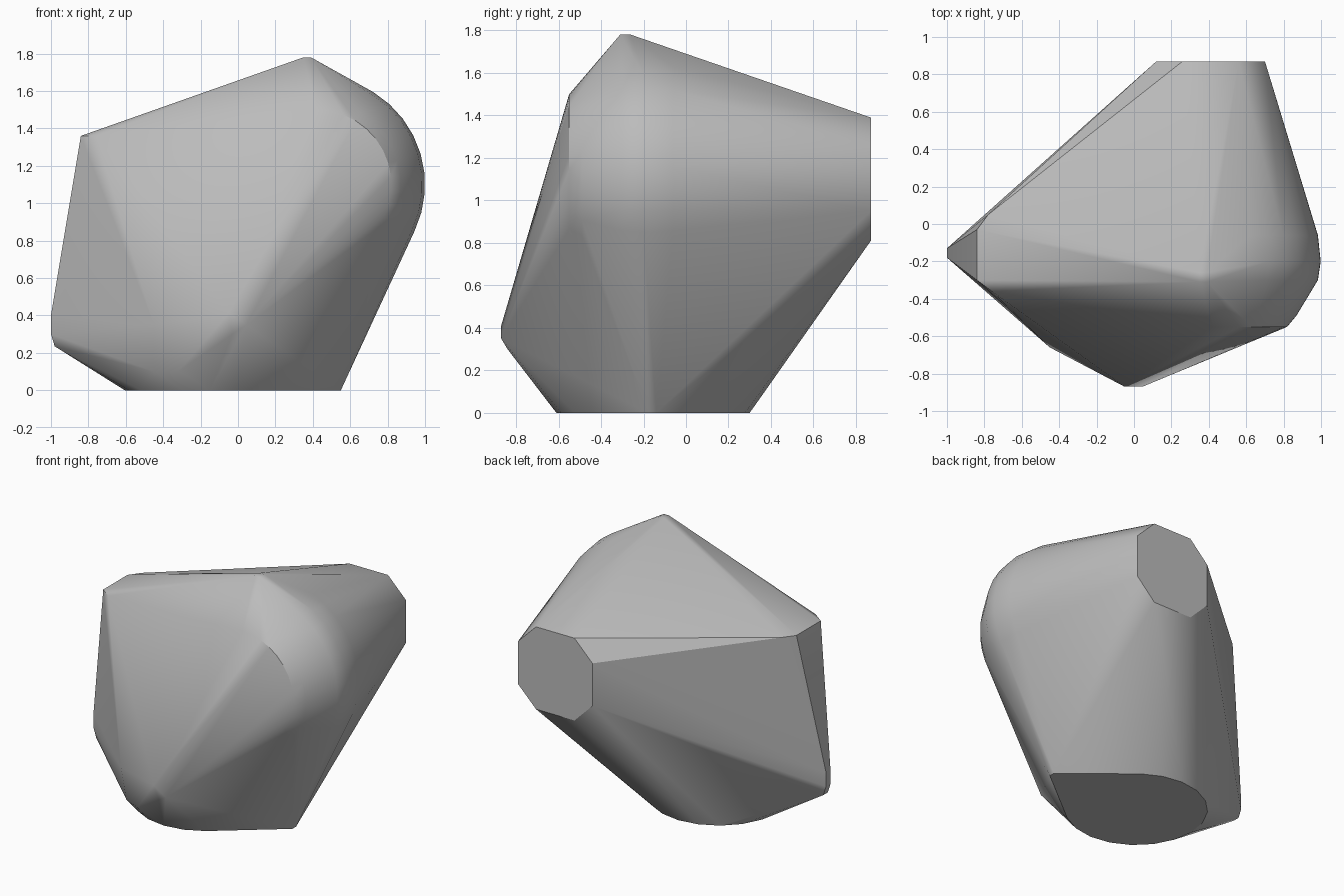
import bpy
import bmesh
from math import cos, sin, radians
from mathutils import Vector


def remove_default_cube():
    cube = bpy.data.objects.get("Cube")
    if cube:
        bpy.data.objects.remove(cube, do_unlink=True)


def make_material(name, color):
    material = bpy.data.materials.new(name)
    material.use_nodes = True
    material.diffuse_color = color
    shader = next(node for node in material.node_tree.nodes if node.type == "BSDF_PRINCIPLED")
    shader.inputs["Base Color"].default_value = color
    return material


def upright_arc(center_x, center_z, y, radius, start, end, steps):
    """Points along an arc in a plane facing the front."""
    angles = [radians(start + (end - start) * i / steps) for i in range(steps + 1)]
    return [Vector((center_x + radius * cos(a), y, center_z + radius * sin(a))) for a in angles]


def flat_disc(center_x, center_y, radius, steps):
    """Points around a circle lying on the ground."""
    angles = [radians(360 * i / steps) for i in range(steps)]
    return [Vector((center_x + radius * cos(a), center_y + radius * sin(a), 0)) for a in angles]


def chamfered_square(center_x, center_z, y, half, inner):
    """Eight corners of a square plate with cut corners, facing the back."""
    points = []
    for sx in (-1, 1):
        for sz in (-1, 1):
            for dx, dz in ((half, inner), (inner, half)):
                points.append(Vector((center_x + sx * dx, y, center_z + sz * dz)))
    return points


def convex_body(name, points, material, sharp_angle):
    """Wrap a tight skin around the guide points."""
    bm = bmesh.new()
    for point in points:
        bm.verts.new(point)
    hull = bmesh.ops.convex_hull(bm, input=bm.verts)
    loose = {v for v in hull["geom_interior"] + hull["geom_unused"]
             if isinstance(v, bmesh.types.BMVert)}
    bmesh.ops.delete(bm, geom=list(loose), context="VERTS")
    bmesh.ops.dissolve_limit(bm, angle_limit=radians(1), verts=bm.verts, edges=bm.edges)
    bmesh.ops.recalc_face_normals(bm, faces=bm.faces)
    mesh = bpy.data.meshes.new(name)
    bm.to_mesh(mesh)
    bm.free()
    mesh.materials.append(material)
    body = bpy.data.objects.new(name, mesh)
    bpy.context.collection.objects.link(body)
    bpy.context.view_layer.objects.active = body
    body.select_set(True)
    bpy.ops.object.shade_smooth_by_angle(angle=radians(sharp_angle))
    return body


remove_default_cube()
grey = make_material("plain grey", (0.5, 0.5, 0.5, 1))

# Foot: round base with one pointed corner
points = flat_disc(-0.15, -0.155, 0.455, 20)
points += [Vector((0.55, y, 0)) for y in (-0.18, -0.14)]

# Back end: flat plate with cut corners
points += chamfered_square(0.41, 1.1, 0.87, 0.29, 0.15)

# Left shoulder: rounded rim stepping in towards the front
for y, radius in ((-0.55, 0.4), (-0.49, 0.45), (-0.3, 0.565), (-0.2, 0.58), (-0.06, 0.565)):
    points += upright_arc(0.42, 1.1, y, radius, -36, 90, 12)

# Top ridge
points += [Vector((x, y, 1.78)) for x in (0.35, 0.39) for y in (-0.31, -0.26)]

# Right upper corner
for x, y in ((-0.84, -0.03), (-0.84, -0.3), (-0.76, -0.36), (-0.78, 0.05)):
    points.append(Vector((x, y, 1.36)))

# Right lower bulge
for z, x in ((0.4, -1), (0.3, -1), (0.235, -0.98)):
    points += [Vector((x, y, z)) for y in (-0.18, -0.13)]

# Front tip and the rounded cheek beside it
points += [Vector(p) for p in (
    (-0.05, -0.87, 0.41), (0.045, -0.87, 0.35), (-0.03, -0.84, 0.3),
    (-0.45, -0.66, 0.35), (-0.45, -0.6, 0.1), (-0.32, -0.66, 0.1))]

convex_body("faceted_body", points, grey, 30)
